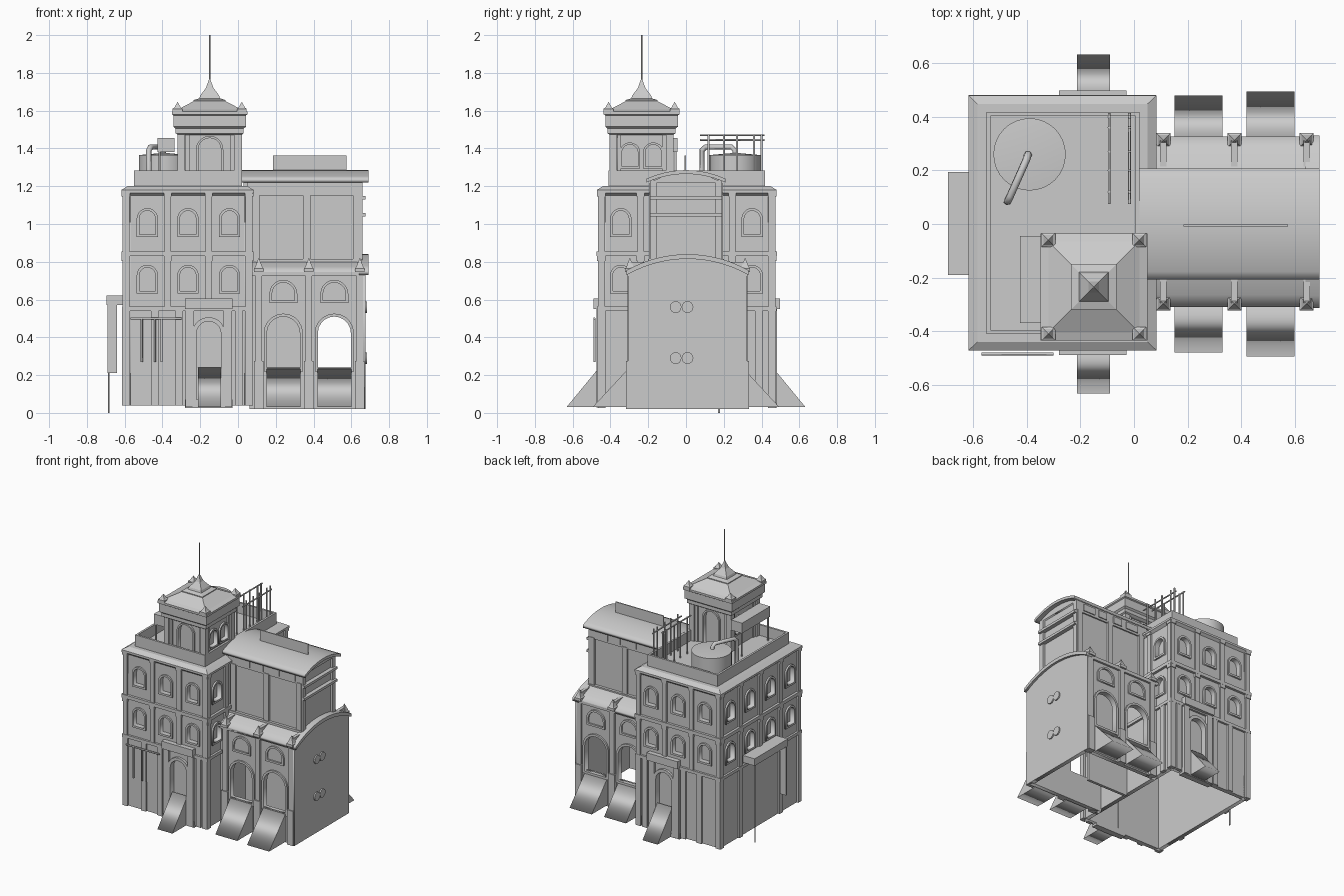
import bpy, bmesh, math
from mathutils import Matrix, Vector

if "Cube" in bpy.data.objects:
    bpy.data.objects.remove(bpy.data.objects["Cube"])

# ---------- helpers ----------
AX = {'S': ((1, 0, 0), (0, -1, 0)), 'N': ((-1, 0, 0), (0, 1, 0)),
      'E': ((0, 1, 0), (1, 0, 0)), 'W': ((0, -1, 0), (-1, 0, 0))}


def add(name, me):
    ob = bpy.data.objects.new(name, me)
    bpy.context.collection.objects.link(ob)
    return ob


def bake(name, cu, mat=Matrix()):
    ob = add(name + "_curve", cu)
    dg = bpy.context.evaluated_depsgraph_get()
    me = bpy.data.meshes.new_from_object(ob.evaluated_get(dg))
    bpy.data.objects.remove(ob)
    me.transform(mat)
    return add(name, me)


def plate(name, face, outlines, d0, d1):
    """Flat shape with holes on a facade, from depth d0 to d1 along the outward axis."""
    U, N = AX[face]
    s = sum(U)
    cu = bpy.data.curves.new(name, 'CURVE')
    cu.dimensions, cu.fill_mode, cu.extrude = '2D', 'BOTH', abs(d1 - d0) / 2
    for pts in outlines:
        sp = cu.splines.new('POLY')
        sp.points.add(len(pts) - 1)
        for p, (u, z) in zip(sp.points, pts):
            p.co = (u * s, z, 0, 1)
        sp.use_cyclic_u = True
    loc = Vector(N) * (d0 + d1) / 2
    m = Matrix((U, (0, 0, 1), N)).transposed().to_4x4()
    return bake(name, cu, Matrix.Translation(loc) @ m)


def tube(name, pts, r):
    cu = bpy.data.curves.new(name, 'CURVE')
    cu.dimensions, cu.bevel_depth, cu.bevel_resolution = '3D', r, 1
    cu.use_fill_caps = True
    sp = cu.splines.new('POLY')
    sp.points.add(len(pts) - 1)
    for p, c in zip(sp.points, pts):
        p.co = (*c, 1)
    return bake(name, cu)


def loft(name, rings, bottom=True, top=True):
    """Rectangular rings (x0, x1, y0, y1, z) joined in order."""
    bm = bmesh.new()
    vs = [[bm.verts.new(c) for c in ((a, c0, z), (b, c0, z), (b, c1, z), (a, c1, z))]
          for a, b, c0, c1, z in rings]
    for r, q in zip(vs, vs[1:]):
        for i in range(4):
            j = (i + 1) % 4
            bm.faces.new((r[i], r[j], q[j], q[i]))
    if bottom:
        bm.faces.new(vs[0][::-1])
    if top:
        bm.faces.new(vs[-1])
    me = bpy.data.meshes.new(name)
    bm.to_mesh(me)
    return add(name, me)


def box(name, x0, x1, y0, y1, z0, z1, **k):
    return loft(name, [(x0, x1, y0, y1, z0), (x0, x1, y0, y1, z1)], **k)


def square(name, x, y, prof):
    return loft(name, [(x - r, x + r, y - r, y + r, z) for r, z in prof])


def slab(name, face, u0, u1, z0, z1, d0, d1):
    N = AX[face][1]
    a, b = sorted((d0 * sum(N), d1 * sum(N)))
    return box(name, u0, u1, a, b, z0, z1) if face in 'SN' else box(name, a, b, u0, u1, z0, z1)


def arch(u, z0, z1, w):
    r = w / 2
    return [(u - r, z0), (u + r, z0)] + [(u + r * math.cos(i * math.pi / 10),
            z1 - r + r * math.sin(i * math.pi / 10)) for i in range(11)]


def frame(name, face, u, z0, z1, w, d, t=0.014, out=0.012):
    plate(name, face, [arch(u, z0 - t, z1 + t, w + 2 * t), arch(u, z0, z1, w)], d - 0.005, d + out)


def bow(c, w, ze, zt, n=14):
    """Shallow circular arc of half-width w."""
    h = zt - ze
    R = (w * w + h * h) / (2 * h)
    ys = [-w + 2 * w * i / n for i in range(n + 1)]
    return [(c + y, zt - R + math.sqrt(R * R - y * y)) for y in ys]


def vault(name, c, w, ze, zt, t, x0, x1):
    a = bow(c, w, ze, zt)
    return plate(name, 'E', [a + [(y, z - t) for y, z in a[::-1]]], x0, x1)


def rect(a, b, z0, z1):
    return [(a, z0), (b, z0), (b, z1), (a, z1)]


# ---------- main block ----------
D = {'S': 0.455, 'N': 0.463, 'W': 0.60, 'E': 0.065}
SPAN = {'S': (-0.60, 0.065), 'N': (-0.60, 0.065), 'W': (-0.455, 0.463), 'E': (-0.455, 0.463)}
WIN = {'S': (-0.48, -0.265, -0.045), 'N': (-0.48, -0.265, -0.045),
       'W': (-0.345, -0.115, 0.12, 0.35), 'E': (-0.345, 0.35)}
PIL = {'S': (-0.592, -0.372, -0.155, 0.057), 'N': (-0.592, -0.372, -0.155, 0.057),
       'W': (-0.447, -0.23, 0.003, 0.235, 0.455), 'E': (-0.447, -0.24, 0.245, 0.455)}
LOW = {'S': (-0.44, -0.31, 0.005), 'N': (-0.44, -0.31, 0.005), 'W': (-0.23, 0.235), 'E': (0.385,)}
box("core", -0.575, 0.04, -0.43, 0.438, 0.04, 1.18, bottom=False)
for f, d in D.items():
    holes = [arch(u, z, z + 0.125, 0.085) for u in WIN[f] for z in (0.645, 0.945)]
    if f in 'SN':
        holes.append(arch(-0.155, 0.05, 0.485, 0.13))
    plate("main_wall", f, [rect(*SPAN[f], 0.04, 1.18)] + holes, d - 0.03, d)
    for u in WIN[f]:
        for z in (0.645, 0.945):
            frame("window_frame", f, u, z, z + 0.125, 0.085, d)
    for u in PIL[f]:
        for z0, z1 in ((0.56, 0.83), (0.85, 1.17)):
            slab("pilaster", f, u - 0.017, u + 0.017, z0, z1, d - 0.01, d + 0.012)
            slab("pilaster_cap", f, u - 0.021, u + 0.021, z1 - 0.025, z1, d - 0.01, d + 0.017)
    for u in LOW[f] + (PIL[f][0], PIL[f][-1]):
        slab("lower_pilaster", f, u - 0.02, u + 0.02, 0.04, 0.55, d - 0.01, d + 0.014)


def course(name, o, z0, z1):
    box(name, -0.60 - o, 0.065 + o, -0.455 - o, 0.463 + o, z0, z1)


def belt(name, o, z0, z1):
    for f, d in D.items():
        a, b = SPAN[f]
        slab(name, f, a - o, b + o, z0, z1, d - 0.02, d + o)


belt("lower_string_course", 0.015, 0.54, 0.562)
belt("upper_string_course", 0.018, 0.83, 0.855)
loft("cornice", [(-0.60, 0.065, -0.455, 0.463, 1.15), (-0.618, 0.084, -0.472, 0.48, 1.165),
                 (-0.618, 0.084, -0.472, 0.48, 1.18), (-0.585, 0.05, -0.44, 0.448, 1.2)])
loft("parapet", [(-0.55, 0.02, -0.41, 0.418, 1.19), (-0.55, 0.02, -0.41, 0.418, 1.283),
                 (-0.535, 0.005, -0.395, 0.403, 1.283), (-0.535, 0.005, -0.395, 0.403, 1.205)], bottom=False)

# front and back doorways, signs and ramps
for f in 'SN':
    d, s = D[f], (-1 if f == 'S' else 1)
    frame("door_frame", f, -0.155, 0.05, 0.485, 0.13, d, 0.022, 0.018)
    for u in (-0.255, -0.055):
        slab("door_pilaster", f, u - 0.022, u + 0.022, 0.03, 0.55, d - 0.01, d + 0.02)
    slab("door_sign", f, -0.28, -0.028, 0.55, 0.605, d, d + 0.035)
    slab("door_base", f, -0.28, -0.03, 0.025, 0.07, d - 0.03, d + 0.012)
    for x0, x1, a, b in ((-0.212, -0.09, 0.46, 0.633), (0.152, 0.33, 0.30, 0.48), (0.42, 0.6, 0.30, 0.495)):
        plate("ramp", 'E', [[(s * a, 0.24), (s * a, 0.03), (s * b, 0.03)]], x0, x1)

# hanging rack on the front wall
tube("rack_bar", [(-0.57, -0.485, 0.5), (-0.3, -0.485, 0.5)], 0.006)
for x in (-0.51, -0.44, -0.405):
    tube("rack_strap", [(x, -0.485, 0.5), (x, -0.485, 0.27)], 0.006)

# canopy on the left wall
box("canopy", -0.695, -0.60, -0.19, 0.195, 0.57, 0.622)
box("canopy_panel", -0.69, -0.64, -0.19, -0.175, 0.21, 0.57)
tube("canopy_post", [(-0.684, 0.175, 0), (-0.684, 0.175, 0.57)], 0.005)

# ---------- roof tower ----------
TX, TY = -0.15, -0.235
box("tower_core", TX - 0.13, TX + 0.13, TY - 0.13, TY + 0.13, 1.2, 1.5)
for f, c, o in (('S', TX, -TY), ('N', TX, TY), ('E', TY, TX), ('W', TY, -TX)):
    d = o + 0.15
    if f in 'SN':
        ws = [(c, 1.21, 1.455, 0.12)]
    else:
        ws = [(c - 0.062, 1.305, 1.42, 0.085), (c + 0.062, 1.305, 1.42, 0.085)]
    plate("tower_wall", f, [rect(c - 0.15, c + 0.15, 1.2, 1.5)] + [arch(*w) for w in ws], d - 0.03, d)
    for w in ws:
        frame("tower_arch", f, *w, d, 0.012)
    for u in (-1, 1):
        slab("tower_pilaster", f, *sorted((c + u * 0.135, c + u * 0.17)), 1.2, 1.48, d - 0.02, d + 0.02)
        slab("tower_inner_pilaster", f, c + u * 0.118 - 0.01, c + u * 0.118 + 0.01, 1.2, 1.48, d - 0.02, d + 0.01)
square("tower_roof", TX, TY, [(0.165, 1.47), (0.18, 1.48), (0.18, 1.505), (0.192, 1.515), (0.192, 1.575),
                              (0.2, 1.58), (0.2, 1.595), (0.17, 1.605), (0.085, 1.65)])
square("spire", TX, TY, [(0.085, 1.648), (0.085, 1.656), (0.055, 1.665), (0.05, 1.68), (0.02, 1.72), (0.002, 1.77)])
tube("antenna", [(TX, TY, 1.75), (TX, TY, 2.0)], 0.004)
for sx in (-1, 1):
    for sy in (-1, 1):
        square("corner_finial", TX + sx * 0.17, TY + sy * 0.175,
               [(0.026, 1.58), (0.026, 1.61), (0.018, 1.615), (0.001, 1.645)])

# ---------- roof equipment ----------
bm = bmesh.new()
bmesh.ops.create_cone(bm, cap_ends=True, segments=32, radius1=0.135, radius2=0.135, depth=0.165,
                      matrix=Matrix.Translation((-0.39, 0.26, 1.2825)))
lid = max(bm.faces, key=lambda f: f.calc_center_median().z)
bmesh.ops.poke(bm, faces=[lid], offset=0.012)
tank = bpy.data.meshes.new("water_tank")
bm.to_mesh(tank)
tank_ob = add("water_tank", tank)
bpy.context.view_layer.objects.active = tank_ob
tank_ob.select_set(True)
bpy.ops.object.shade_smooth_by_angle()
tube("tank_pipe", [(-0.396, 0.26, 1.36), (-0.396, 0.258, 1.39), (-0.402, 0.24, 1.408), (-0.462, 0.105, 1.408),
                   (-0.472, 0.085, 1.39), (-0.472, 0.085, 1.2)], 0.015)
box("roof_awning", -0.425, -0.335, -0.37, -0.045, 1.38, 1.455)
for y in (-0.36, -0.055):
    tube("awning_post", [(-0.415, y, 1.2), (-0.415, y, 1.4)], 0.006)
for x, zt in ((-0.093, 1.47), (-0.017, 1.445)):
    tube("trellis_rail", [(x, 0.075, zt), (x, 0.415, zt)], 0.005)
    for y in (0.12, 0.2, 0.27, 0.36, 0.4):
        tube("trellis_post", [(x, y, 1.2), (x, y, 1.475)], 0.006)

# ---------- side wing ----------
C = 0.008
for f, s, d in (('S', -1, 0.295), ('N', 1, 0.311)):
    plate("wing_wall", f, [rect(0.06, 0.66, 0.02, 0.74), arch(0.24, 0.235, 0.51, 0.175),
                           arch(0.51, 0.235, 0.51, 0.175)], d - 0.03, d)
    for x in (0.24, 0.51):
        frame("wing_arch", f, x, 0.235, 0.51, 0.175, d, 0.016)
        frame("lunette", f, x, 0.595, 0.69, 0.12, d)
    slab("wing_cornice", f, 0.07, 0.67, 0.725, 0.745, d - 0.02, d + 0.015)
    for x in (0.11, 0.375, 0.645):
        slab("buttress_base", f, x - 0.026, x + 0.026, 0.02, 0.275, d - 0.03, d + 0.022)
        slab("buttress", f, x - 0.018, x + 0.018, 0.27, 0.76, d - 0.03, d + 0.015)
        square("buttress_pinnacle", x, s * (d + 0.002), [(0.026, 0.745), (0.026, 0.765), (0.02, 0.77), (0.001, 0.82)])
        slab("roof_rib", f, x - 0.012, x + 0.012, 0.74, 0.8, 0.19, d)
vault("aisle_roof", C, 0.318, 0.75, 0.835, 0.02, 0.06, 0.665)
plate("end_wall", 'E', [[(C - 0.315, 0.02), (C + 0.315, 0.02)] + bow(C, 0.315, 0.74, 0.825)[::-1]], 0.645, 0.675)
vault("end_wall_coping", C, 0.322, 0.755, 0.84, 0.025, 0.64, 0.692)
slab("inner_partition", 'S', 0.07, 0.4, 0.02, 0.75, -0.01, 0.01)
for y in (-0.055, 0.008):
    for z in (0.56, 0.29):
        plate("wall_medallion", 'E', [[(y + 0.031 * math.cos(i * math.pi / 8), z + 0.031 * math.sin(i * math.pi / 8))
                                       for i in range(16)]], 0.67, 0.684)

# upper hall of the wing
box("hall", 0.03, 0.645, -0.18, 0.18, 0.76, 1.23)
for f in 'SN':
    for x in (0.095, 0.365, 0.63):
        slab("hall_pilaster", f, x - 0.02, x + 0.02, 0.78, 1.16, 0.17, 0.195)
    slab("hall_base", f, 0.06, 0.655, 0.78, 0.815, 0.17, 0.2)
    slab("hall_frieze", f, 0.05, 0.655, 1.15, 1.235, 0.17, 0.19)
    for a, b in ((0.13, 0.23), (0.27, 0.34), (0.4, 0.47), (0.5, 0.6)):
        slab("frieze_panel", f, a, b, 1.165, 1.215, 0.18, 0.197)
for y in (-0.172, 0.172):
    slab("hall_corner", 'E', y - 0.018, y + 0.018, 0.78, 1.23, 0.63, 0.66)
for z in (1.04, 1.13):
    slab("hall_end_ledge", 'E', -0.19, 0.19, z, z + 0.018, 0.63, 0.675)
plate("hall_gable", 'E', [bow(0, 0.19, 1.22, 1.27)], 0.03, 0.66)
vault("hall_roof", 0, 0.208, 1.24, 1.285, 0.02, 0.02, 0.692)
box("ridge_panel", 0.185, 0.575, -0.009, -0.001, 1.27, 1.362)
